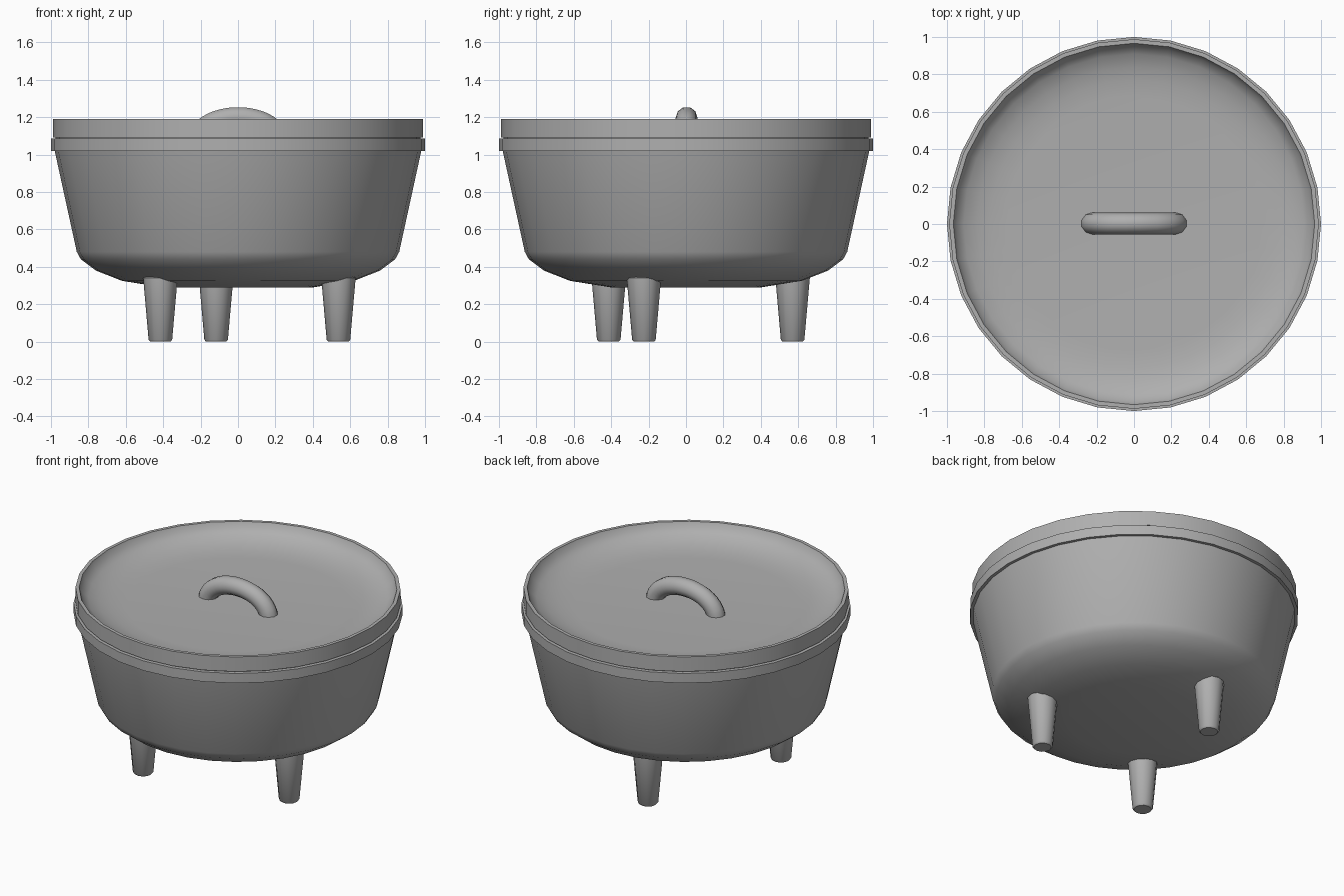
import bpy, bmesh, math

if "Cube" in bpy.data.objects:
    bpy.data.objects.remove(bpy.data.objects["Cube"])

iron = bpy.data.materials.new("cast_iron_grey")
iron.diffuse_color = (0.43, 0.43, 0.43, 1)
iron.use_nodes = True
iron.node_tree.nodes["Principled BSDF"].inputs["Base Color"].default_value = iron.diffuse_color


def finish(obj):
    obj.data.materials.append(iron)
    bpy.ops.object.select_all(action='DESELECT')
    obj.select_set(True)
    bpy.context.view_layer.objects.active = obj
    bpy.ops.object.shade_smooth_by_angle(angle=math.radians(40))


def lathe(name, profile, sides, location=(0, 0, 0)):
    """Turn an (radius, height) outline around z; radius 0 makes a pole."""
    bm = bmesh.new()
    rings = []
    for r, z in profile:
        if r == 0:
            rings.append([bm.verts.new((0, 0, z))] * sides)
        else:
            rings.append([bm.verts.new((r * math.cos(2 * math.pi * i / sides),
                                        r * math.sin(2 * math.pi * i / sides), z))
                          for i in range(sides)])
    for a, b in zip(rings, rings[1:]):
        for i in range(sides):
            j = (i + 1) % sides
            quad = list(dict.fromkeys((a[i], a[j], b[j], b[i])))
            bm.faces.new(quad)
    bmesh.ops.recalc_face_normals(bm, faces=bm.faces)
    mesh = bpy.data.meshes.new(name)
    bm.to_mesh(mesh)
    bm.free()
    obj = bpy.data.objects.new(name, mesh)
    obj.location = location
    bpy.context.collection.objects.link(obj)
    finish(obj)
    return obj


# Hollow pot with rounded base and a raised rim band
lathe("pot", [(0, 0.29), (0.40, 0.29), (0.62, 0.325), (0.76, 0.38), (0.84, 0.44),
              (0.862, 0.48), (0.98, 1.02), (1.0, 1.02), (1.0, 1.085), (0.93, 1.085),
              (0.82, 0.50), (0.72, 0.42), (0.40, 0.35), (0, 0.35)], 32)

# Dished lid with an upright flange, sitting on a small step
lathe("lid", [(0, 1.03), (0.70, 1.03), (0.90, 1.07), (0.975, 1.08), (0.975, 1.092),
              (0.988, 1.092), (0.988, 1.19), (0.966, 1.19), (0.95, 1.155), (0.91, 1.125),
              (0.84, 1.10), (0.77, 1.086), (0.68, 1.08), (0, 1.08)], 32)

# Three tapered feet
for n, (x, y) in enumerate([(-0.415, -0.413), (0.537, -0.225), (-0.117, 0.57)]):
    lathe(f"foot_{n + 1}", [(0, 0), (0.054, 0), (0.063, 0.01), (0.092, 0.34),
                            (0.07, 0.365), (0, 0.365)], 12, (x, y, 0))

# Arched lid handle
half = [(0.23, 1.05), (0.215, 1.10), (0.16, 1.157), (0.08, 1.189)]
path = [(-x, z) for x, z in half] + [(0, 1.198)] + half[::-1]
curve = bpy.data.curves.new("lid_handle", 'CURVE')
curve.dimensions = '3D'
curve.bevel_depth = 0.058
curve.bevel_resolution = 3
curve.resolution_u = 3
curve.use_fill_caps = True
spline = curve.splines.new('BEZIER')
spline.bezier_points.add(len(path) - 1)
for p, (x, z) in zip(spline.bezier_points, path):
    p.co = (x, 0.003, z)
    p.handle_left_type = p.handle_right_type = 'AUTO'
handle = bpy.data.objects.new("lid_handle", curve)
bpy.context.collection.objects.link(handle)
bpy.ops.object.select_all(action='DESELECT')
handle.select_set(True)
bpy.context.view_layer.objects.active = handle
bpy.ops.object.convert(target='MESH')
finish(bpy.context.object)
